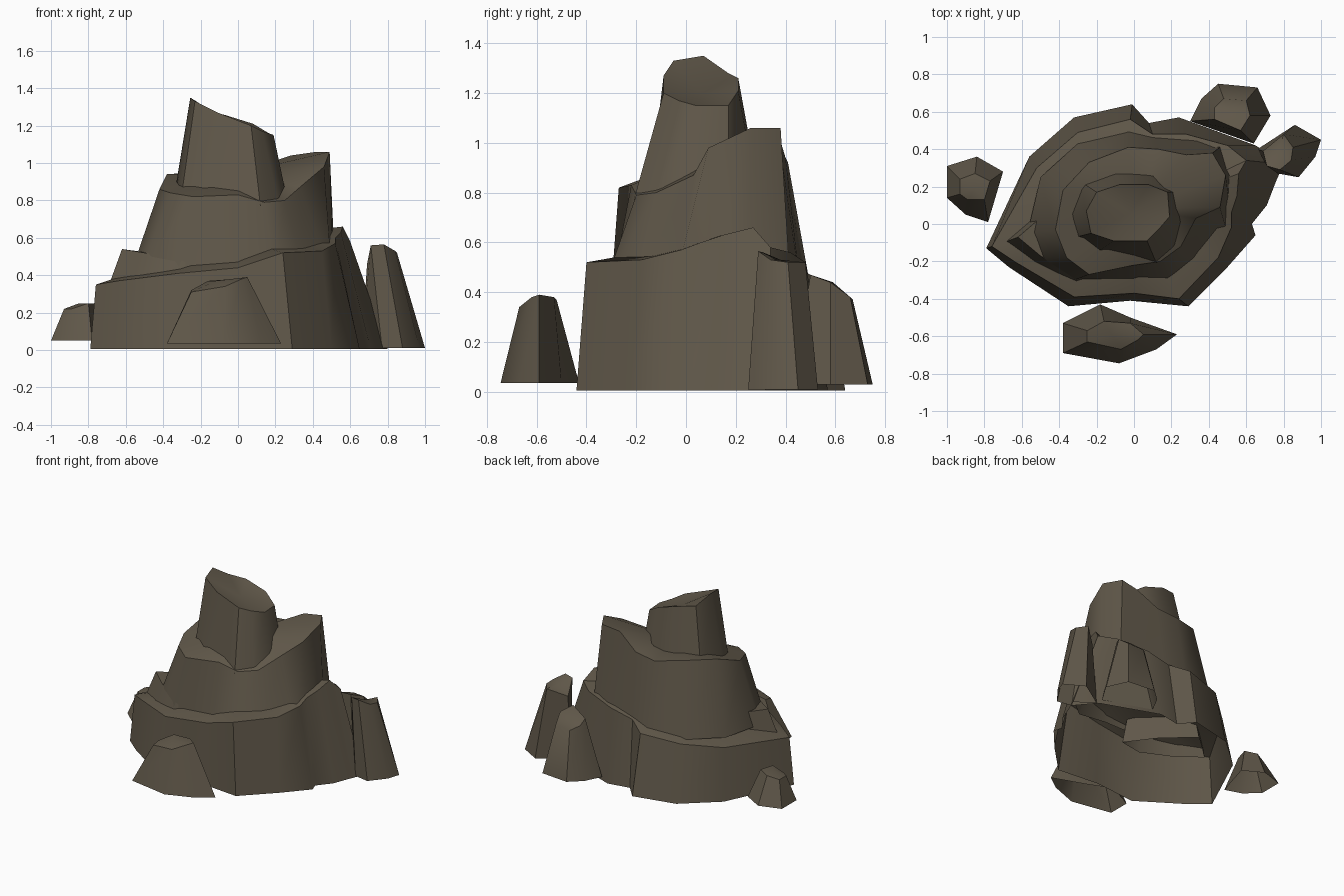
import bpy, math

stone = bpy.data.materials.new("brown_grey_stone")
stone.diffuse_color = (0.115, 0.095, 0.066, 1)


def rock(name, z0, rows, crown):
    """Open-bottomed craggy shell. Each row: foot x, y, rim x, y, z. Crown: top centre point."""
    n = len(rows)
    verts = [(r[0], r[1], z0) for r in rows] + [tuple(r[2:]) for r in rows] + [crown]
    faces = []
    for i in range(n):
        j = (i + 1) % n
        faces.append((i, j, n + j, n + i))
        faces.append((n + i, n + j, 2 * n))
    me = bpy.data.meshes.new(name)
    me.from_pydata(verts, [], faces)
    me.materials.append(stone)
    ob = bpy.data.objects.new(name, me)
    bpy.context.collection.objects.link(ob)
    bpy.ops.object.select_all(action='DESELECT')
    ob.select_set(True)
    bpy.context.view_layer.objects.active = ob
    bpy.ops.object.shade_smooth_by_angle(angle=math.radians(40))
    return ob


# Broad lowest tier
rock("base_tier", 0.005, [
    (-.79, -.13, -.76, -.12, .35), (-.67, -.23, -.64, -.20, .37),
    (-.35, -.44, -.32, -.39, .41), (-.02, -.41, 0, -.37, .44),
    (.29, -.44, .24, -.40, .52), (.50, -.23, .45, -.18, .53),
    (.65, -.06, .52, -.02, .57), (.63, 0, .52, .06, .60),
    (.71, .10, .55, .15, .63), (.76, .23, .56, .27, .66),
    (.80, .32, .60, .34, .58), (.65, .42, .50, .42, .56),
    (.24, .57, .28, .48, .52), (.08, .54, .10, .48, .48),
    (-.01, .64, -.02, .56, .44), (-.32, .57, -.30, .49, .41),
    (-.56, .36, -.52, .30, .37)], (0, .05, .60))

# Small shelf on the front left
rock("left_ledge", 0.32, [
    (-.70, -.10, -.62, -.07, .54), (-.55, -.22, -.50, -.17, .52),
    (-.32, -.33, -.30, -.29, .50), (-.15, -.30, -.15, -.25, .48),
    (-.30, -.10, -.30, -.10, .50), (-.50, .08, -.48, .05, .52)],
    (-.40, -.10, .51))

# Middle tier with a raised shoulder at the back right
rock("middle_tier", 0.42, [
    (-.57, -.05, -.42, -.03, .86), (-.52, -.18, -.36, -.18, .84),
    (-.32, -.30, -.24, -.27, .82), (0, -.30, 0, -.22, .83),
    (.20, -.33, .14, -.20, .79), (.35, -.21, .25, -.12, .80),
    (.50, -.05, .33, .03, .87), (.51, .10, .46, .09, .98),
    (.52, .26, .49, .26, 1.06), (.47, .42, .42, .38, 1.06),
    (.35, .46, .28, .37, 1.04), (.12, .47, .13, .40, .94),
    (-.03, .50, -.03, .41, .92), (-.30, .43, -.24, .33, .95),
    (-.50, .25, -.38, .18, .94)], (.02, .08, .95))

# Top peak, slanting down to the right
rock("summit", 0.77, [
    (-.35, .05, -.255, .07, 1.35), (-.31, -.07, -.23, -.05, 1.33),
    (-.20, -.15, -.11, -.09, 1.27), (.12, -.21, .07, -.09, 1.20),
    (.22, -.13, .13, -.03, 1.17), (.27, 0, .19, .04, 1.15),
    (.25, .17, .18, .17, 1.15), (.12, .29, .08, .21, 1.21),
    (-.10, .30, -.08, .21, 1.26), (-.29, .23, -.20, .17, 1.28)],
    (-.02, .06, 1.20))

# Loose boulders around the foot
rock("left_boulder", 0.05, [
    (-1.0, .14, -.93, .16, .22), (-.90, .05, -.89, .13, .22),
    (-.78, .01, -.80, .13, .25), (-.70, .28, -.77, .23, .25),
    (-.84, .36, -.85, .27, .24), (-1.0, .31, -.93, .24, .22)],
    (-.85, .19, .25))

rock("front_boulder", 0.035, [
    (-.38, -.69, -.25, -.63, .31), (-.08, -.745, -.07, -.67, .34),
    (.12, -.67, .02, -.62, .38), (.23, -.59, .05, -.59, .39),
    (-.02, -.50, -.02, -.53, .38), (-.18, -.43, -.16, -.52, .37),
    (-.38, -.53, -.25, -.57, .32)], (-.12, -.59, .37))

rock("back_boulder", 0.03, [
    (.30, .55, .43, .56, .43), (.64, .43, .57, .50, .47),
    (.73, .58, .62, .58, .44), (.66, .73, .60, .66, .38),
    (.45, .75, .48, .67, .37), (.36, .67, .43, .62, .40)],
    (.53, .59, .44))

rock("right_boulder", 0.01, [
    (.66, .40, .69, .39, .46), (.77, .27, .71, .31, .56),
    (.88, .25, .78, .29, .565), (.97, .36, .84, .34, .53),
    (1.0, .45, .85, .41, .52), (.86, .53, .80, .48, .52)],
    (.77, .38, .53))
